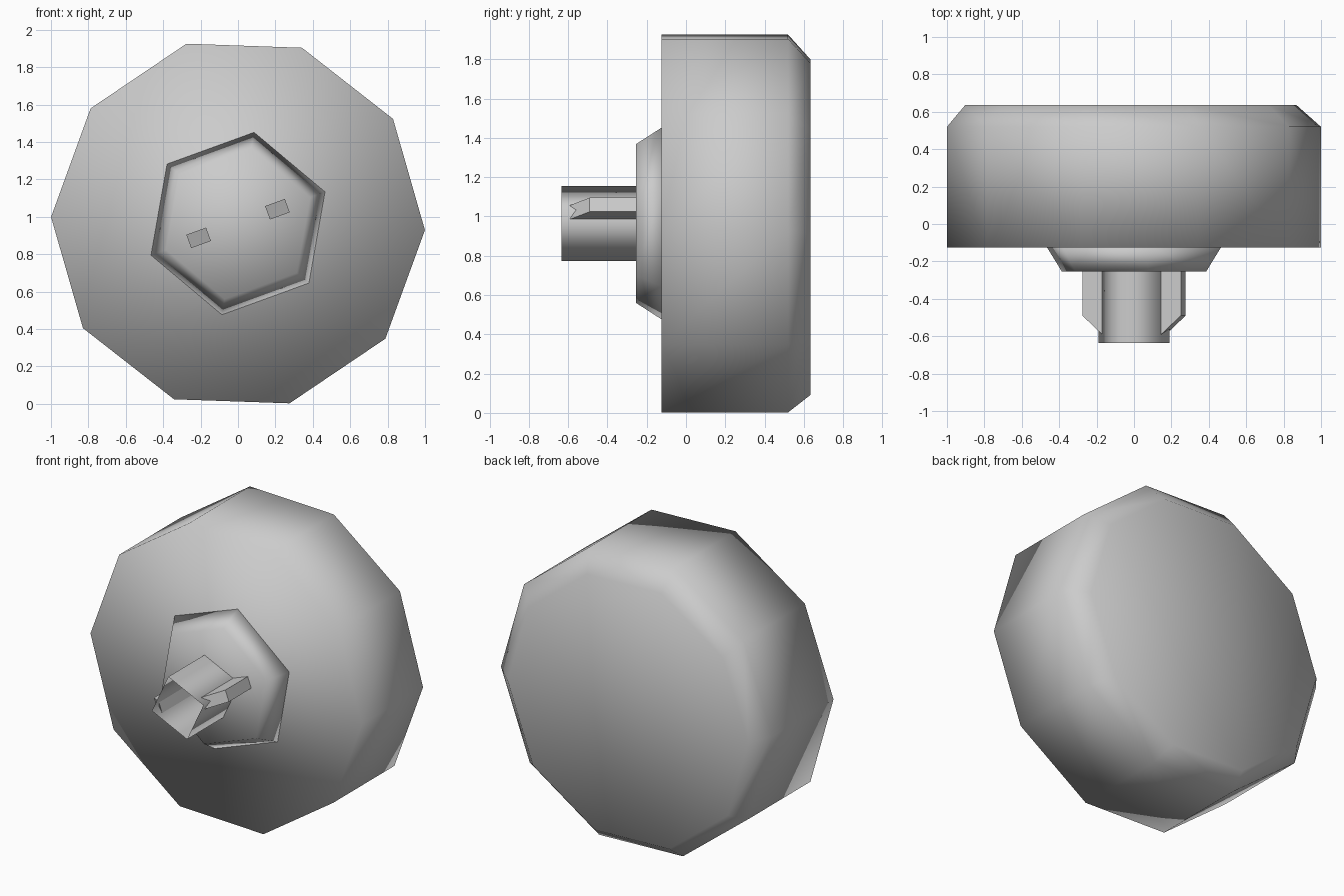
import bpy, bmesh, math
from mathutils import Matrix, Vector

cube = bpy.data.objects.get("Cube")
if cube:
    bpy.data.objects.remove(cube, do_unlink=True)

CENTRE_Z = 0.964
TILT = 20  # turn of the boss, shaft and keys, in degrees

grey = bpy.data.materials.new("plain_grey")
grey.use_nodes = True
colour = (0.6, 0.6, 0.6, 1)
grey.diffuse_color = colour
grey.node_tree.nodes["Principled BSDF"].inputs["Base Color"].default_value = colour


def finish(name, bm, smooth):
    bmesh.ops.recalc_face_normals(bm, faces=bm.faces)
    mesh = bpy.data.meshes.new(name)
    bm.to_mesh(mesh)
    bm.free()
    mesh.materials.append(grey)
    for p in mesh.polygons:
        p.use_smooth = smooth
    obj = bpy.data.objects.new(name, mesh)
    bpy.context.collection.objects.link(obj)
    return obj


def turned(name, sides, start, rings, caps):
    """Stack of polygon rings along y; each ring is (radius, y, x shift, z shift)."""
    bm = bmesh.new()
    loops = []
    for radius, y, dx, dz in rings:
        loop = []
        for i in range(sides):
            a = math.radians(start) + math.tau * i / sides
            loop.append(bm.verts.new((radius * math.cos(a) + dx, y,
                                      CENTRE_Z + radius * math.sin(a) + dz)))
        loops.append(loop)
    for a, b in zip(loops, loops[1:]):
        for i in range(sides):
            j = (i + 1) % sides
            bm.faces.new((a[i], a[j], b[j], b[i]))
    if caps:
        bm.faces.new(loops[0])
        bm.faces.new(loops[-1])
    return finish(name, bm, True)


# Ten-sided head with a bevelled back
turned("head", 10, -2,
       [(1, -0.125, 0, 0), (1, 0.52, 0, 0), (0.887, 0.635, -0.017, -0.019)], True)

# Six-sided tapered boss
turned("boss", 6, TILT, [(0.41, -0.255, 0, 0), (0.495, -0.125, 0, 0)], True)

# Four-sided hollow shaft, open at the front
turned("shaft", 4, TILT, [(0.202, -0.635, 0, 0), (0.202, -0.255, 0, 0)], False)

# Two keys on opposite shaft corners, with slanted front ends
for name, angle in (("left_key", TILT), ("right_key", TILT + 180)):
    bm = bmesh.new()
    profile = [(0.168, -0.255), (0.168, -0.59), (0.28, -0.49), (0.28, -0.255)]
    face = bm.faces.new([bm.verts.new((r, y, -0.038)) for r, y in profile])
    grown = bmesh.ops.extrude_face_region(bm, geom=[face])["geom"]
    bmesh.ops.translate(bm, vec=Vector((0, 0, 0.076)),
                        verts=[v for v in grown if isinstance(v, bmesh.types.BMVert)])
    bm.transform(Matrix.Translation((0, 0, CENTRE_Z))
                 @ Matrix.Rotation(-math.radians(angle), 4, 'Y'))
    finish(name, bm, False)
